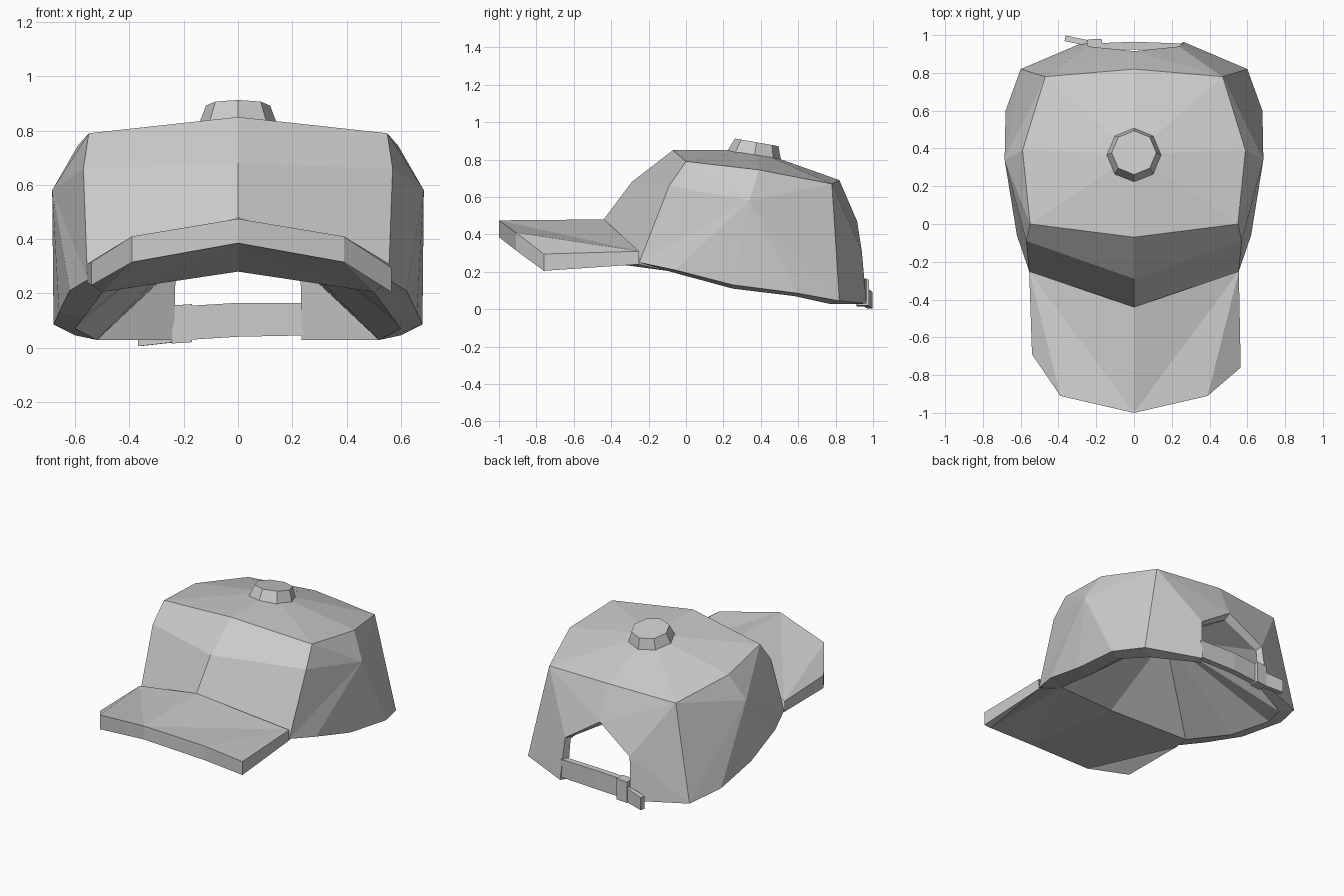
import bpy
from math import radians

cube = bpy.data.objects.get("Cube")
if cube:
    bpy.data.objects.remove(cube, do_unlink=True)

fabric = bpy.data.materials.new("light grey fabric")
fabric.use_nodes = True
GREY = (0.6, 0.6, 0.6, 1)
fabric.diffuse_color = GREY
fabric.node_tree.nodes["Principled BSDF"].inputs["Base Color"].default_value = GREY


def make(name, verts, faces):
    mesh = bpy.data.meshes.new(name)
    mesh.from_pydata(verts, [], faces)
    mesh.materials.append(fabric)
    obj = bpy.data.objects.new(name, mesh)
    bpy.context.collection.objects.link(obj)
    return obj


# Crown: half of the faceted shell with its rim and lining, then mirrored
points = {
    "apex": (0, .37, .85),
    "front_top": (0, -.07, .85), "front_mid": (0, -.29, .68), "front_low": (0, -.44, .48),
    "corner_top": (.55, 0, .79), "corner_mid": (.57, -.09, .66), "corner_low": (.555, -.25, .25),
    "side_top": (.59, .39, .745), "side_mid": (.685, .34, .58),
    "side_fore": (.62, -.06, .21), "side_near": (.66, .25, .13), "side_low": (.68, .6, .085),
    "rear_top": (.47, .78, .67), "rear_low": (.6, .82, .045),
    "back_top": (0, .82, .69), "gap_top": (0, .915, .47),
    "gap_side": (.24, .94, .31), "gap_low": (.26, .965, .03),
    "in_apex": (0, .3, .56), "in_front": (0, -.22, .28), "in_corner": (.5, -.1, .205),
    "in_fore": (.57, .25, .11), "in_side": (.6, .58, .07), "in_rear": (.52, .77, .028),
    "in_gap_low": (.235, .92, .028), "in_gap_side": (.23, .895, .3), "in_gap_top": (0, .87, .44),
}
panels = [
    # outer shell
    "apex front_top corner_top", "apex corner_top side_top",
    "apex side_top rear_top", "apex rear_top back_top",
    "front_top front_mid corner_mid corner_top",
    "front_mid front_low corner_low corner_mid",
    "corner_top corner_mid side_mid", "corner_top side_mid side_top",
    "corner_mid corner_low side_mid", "corner_low side_fore side_mid",
    "side_mid side_fore side_near", "side_mid side_near side_low",
    "side_mid side_low rear_low", "side_mid rear_low rear_top",
    "side_top side_mid rear_top", "back_top rear_top gap_top",
    "rear_top gap_side gap_top", "rear_top rear_low gap_side",
    "rear_low gap_low gap_side",
    # rim and edge of the rear opening
    "corner_low in_corner side_fore", "side_fore in_corner in_fore side_near",
    "side_near in_fore in_side side_low", "side_low in_side in_rear rear_low",
    "rear_low in_rear in_gap_low gap_low",
    "gap_low in_gap_low in_gap_side gap_side",
    "gap_side in_gap_side in_gap_top gap_top",
    "in_rear in_gap_side in_gap_low",
]
# Lining: a fan from the rim up to one point
lining = ["in_front", "in_corner", "in_fore", "in_side", "in_rear", "in_gap_side", "in_gap_top"]
panels += [f"in_apex {b} {a}" for a, b in zip(lining, lining[1:])]
keys = list(points)
crown = make("crown", list(points.values()),
             [[keys.index(k) for k in p.split()] for p in panels])
mirror = crown.modifiers.new("mirror", "MIRROR")
mirror.use_clip = True

# Brim: arched sheet on top, flatter sheet below running back to the lining
outline = [  # x, y, upper z, lower z, from one crown corner round to the other
    (-.555, -.25, .31, .24), (-.54, -.69, .315, .23), (-.39, -.91, .41, .315),
    (0, -1, .475, .385),
    (.39, -.91, .41, .315), (.565, -.76, .295, .205), (.555, -.25, .31, .24),
]
n = len(outline)
verts = [(x, y, a) for x, y, a, b in outline] + [(x, y, b) for x, y, a, b in outline]
verts += [(0, -.44, .48), points["in_front"], points["in_corner"], (-.5, -.1, .205)]
rear_top, rear_low, rear_right, rear_left = range(2 * n, 2 * n + 4)
faces = [(i, n + i, n + i + 1, i + 1) for i in range(n - 1)]
faces += [(0, 1, 2), (0, 2, 3), (rear_top, 0, 3), (rear_top, 3, 6), (3, 4, 6), (4, 5, 6)]
faces += [(n, n + 2, n + 1), (n + 4, n + 6, n + 5),
          (rear_left, n + 2, n), (rear_right, n + 6, n + 4),
          (rear_left, n + 3, n + 2), (rear_right, n + 4, n + 3),
          (rear_low, n + 3, rear_left), (rear_low, rear_right, n + 3)]
make("brim", verts, faces)

# Button: tilted eight-sided cap
bpy.ops.mesh.primitive_cone_add(vertices=8, radius1=.152, radius2=.118, depth=.09,
                                location=(0, .37, .848),
                                rotation=(radians(-10), 0, 0))
button = bpy.context.object
button.name = "button"
button.data.materials.append(fabric)


# Adjuster strap pieces: upright ribbons following a path
def ribbon(name, path, thickness):
    strip = [(x, y, z) for x, y, lo, hi in path for z in (lo, hi)]
    quads = [(2 * i, 2 * i + 2, 2 * i + 3, 2 * i + 1) for i in range(len(path) - 1)]
    mod = make(name, strip, quads).modifiers.new("thickness", "SOLIDIFY")
    mod.thickness = thickness
    mod.offset = 0


ribbon("strap", [(.26, .935, .045, .165), (0, .945, .04, .165),
                 (-.24, .935, .025, .15)], .04)
ribbon("strap_tail", [(-.23, .955, .02, .115), (-.365, .983, .005, .09)], .03)
ribbon("buckle", [(-.17, .947, .02, .16), (-.245, .945, .015, .155)], .065)
